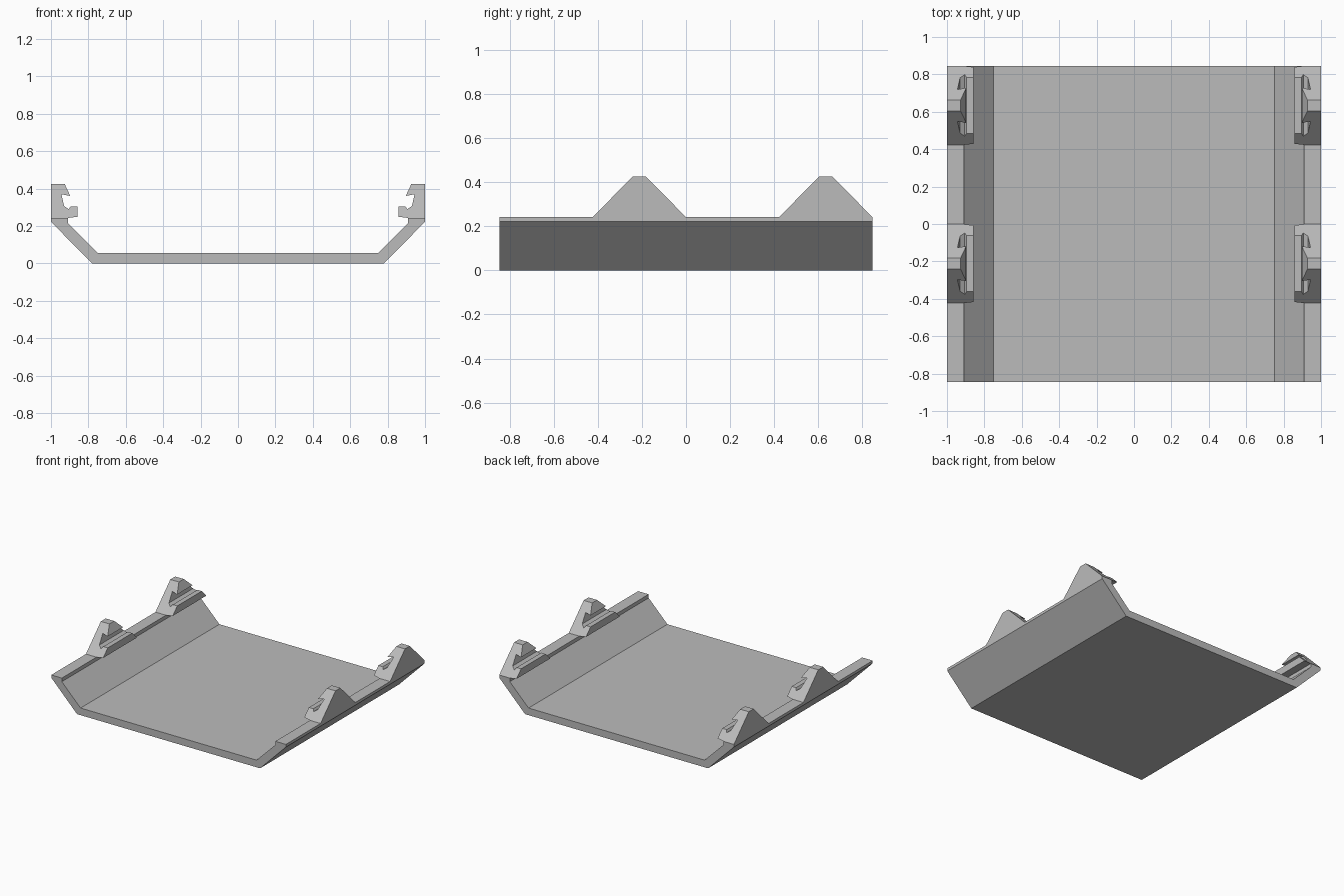
import bpy
import bmesh

cube = bpy.data.objects.get("Cube")
if cube:
    bpy.data.objects.remove(cube)

grey = bpy.data.materials.new("plain grey")
grey.use_nodes = True
COLOUR = (0.5, 0.5, 0.5, 1)
grey.diffuse_color = COLOUR
grey.node_tree.nodes["Principled BSDF"].inputs["Base Color"].default_value = COLOUR

HALF_DEPTH = 0.845
RIM = 0.243


def extrude_profile(name, profile, front, back, taper=0.0):
    """Extrude an xz profile along y; the ends lean inwards by taper above the rim."""
    bm = bmesh.new()
    ends = []
    for y, lean in ((front, taper), (back, -taper)):
        ends.append([bm.verts.new((x, y + lean * (z - RIM), z)) for x, z in profile])
    a, b = ends
    bm.faces.new(a)
    bm.faces.new(b[::-1])
    for i in range(len(a)):
        j = (i + 1) % len(a)
        bm.faces.new((a[i], b[i], b[j], a[j]))
    bmesh.ops.recalc_face_normals(bm, faces=bm.faces)
    mesh = bpy.data.meshes.new(name)
    bm.to_mesh(mesh)
    bm.free()
    mesh.materials.append(grey)
    obj = bpy.data.objects.new(name, mesh)
    bpy.context.collection.objects.link(obj)
    return obj


# Tray: flat floor with sloping sides and narrow flat rims
half = [(0.78, 0), (1, 0.222), (1, RIM), (0.91, RIM), (0.91, 0.215), (0.75, 0.055)]
tray_profile = half + [(-x, z) for x, z in reversed(half)]
extrude_profile("tray", tray_profile, -HALF_DEPTH, HALF_DEPTH)

# Snap clips: notched hooks with sloping ends, a pair on each rim
clip_profile = [(1, RIM), (1, 0.425), (0.927, 0.425), (0.897, 0.361),
                (0.944, 0.369), (0.93, 0.307), (0.905, 0.29), (0.895, 0.305),
                (0.857, 0.305), (0.857, 0.249), (0.91, RIM)]
for name, front in (("front_clips", -0.423), ("back_clips", 0.423)):
    clips = extrude_profile(name, clip_profile, front, front + 0.422, taper=0.995)
    clips.modifiers.new("Mirror", 'MIRROR').use_axis = (True, False, False)
